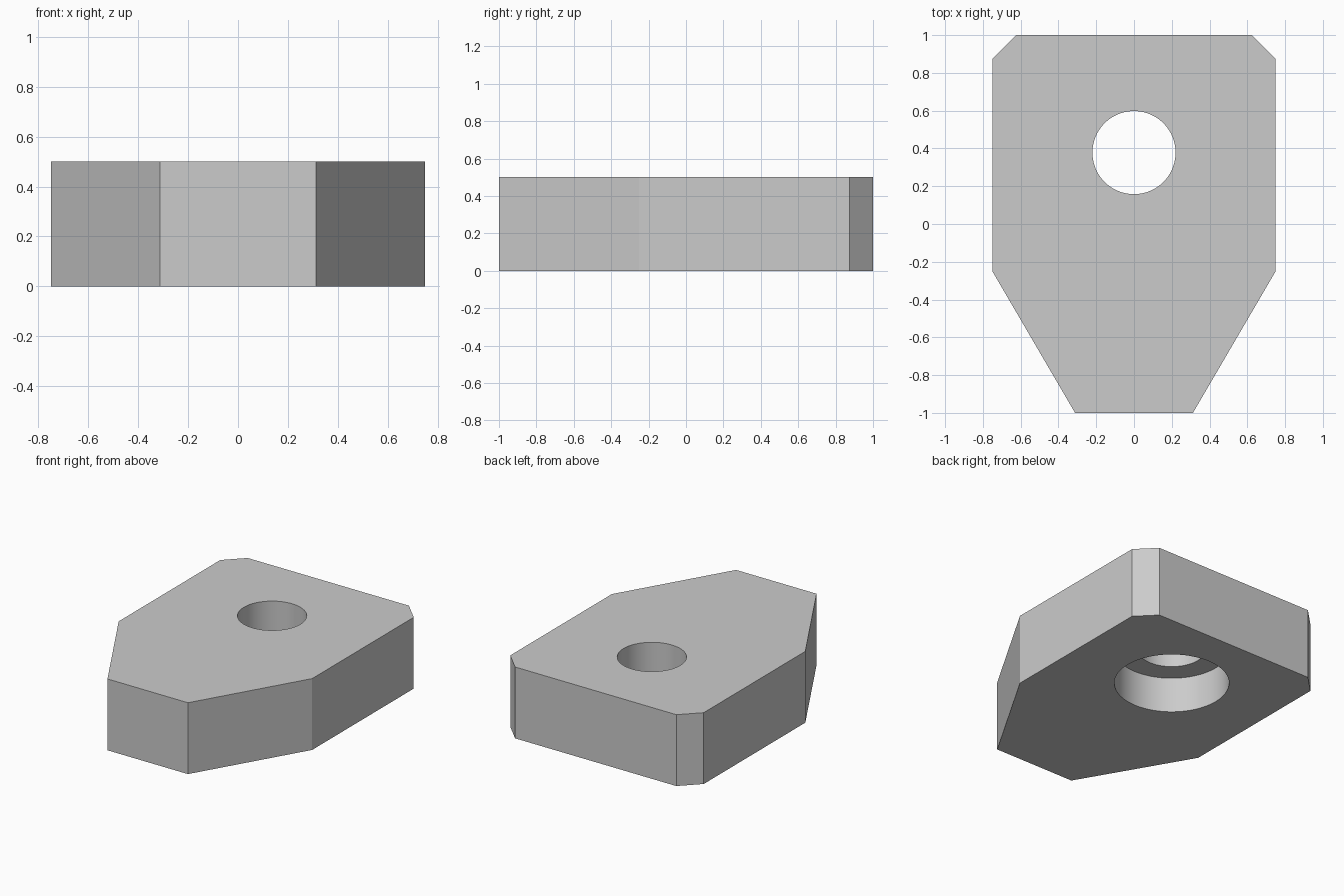
import bpy
import bmesh
import math

cube = bpy.data.objects.get("Cube")
if cube:
    bpy.data.objects.remove(cube, do_unlink=True)

HEIGHT = 0.5
HOLE_Y = 0.378

grey = bpy.data.materials.new("light grey")
grey.use_nodes = True
colour = (0.6, 0.6, 0.6, 1)
grey.diffuse_color = colour
grey.node_tree.nodes["Principled BSDF"].inputs["Base Color"].default_value = colour

# Tapered plate: half outline mirrored across x, then extruded upwards
half = [(0.312, -1), (0.75, -0.25), (0.75, 0.875), (0.625, 1)]
outline = half + [(-x, y) for x, y in reversed(half)]
bm = bmesh.new()
base = bm.faces.new([bm.verts.new((x, y, 0)) for x, y in outline])
walls = bmesh.ops.extrude_face_region(bm, geom=[base])
top = [v for v in walls["geom"] if isinstance(v, bmesh.types.BMVert)]
bmesh.ops.translate(bm, verts=top, vec=(0, 0, HEIGHT))
bmesh.ops.recalc_face_normals(bm, faces=bm.faces)
mesh = bpy.data.meshes.new("mounting_plate")
bm.to_mesh(mesh)
bm.free()
mesh.materials.append(grey)
plate = bpy.data.objects.new("mounting_plate", mesh)
bpy.context.collection.objects.link(plate)


def bore(name, radius, bottom, top):
    """Cut a round vertical hole through the plate."""
    bpy.ops.mesh.primitive_cylinder_add(
        vertices=96, radius=radius, depth=top - bottom,
        location=(0, HOLE_Y, (top + bottom) / 2))
    cutter = bpy.context.object
    cutter.name = name
    cutter.hide_render = True
    cutter.data.materials.append(grey)
    bpy.ops.object.select_all(action="DESELECT")
    plate.select_set(True)
    bpy.context.view_layer.objects.active = plate
    mod = plate.modifiers.new(name, "BOOLEAN")
    mod.operation = "DIFFERENCE"
    mod.solver = "EXACT"
    mod.object = cutter
    bpy.ops.object.modifier_apply(modifier=mod.name)
    bpy.data.objects.remove(cutter, do_unlink=True)


# Wide counterbore from below, then the narrow through hole
bore("counterbore_cutter", 0.37, -0.2, 0.25)
bore("hole_cutter", 0.22, -0.1, HEIGHT + 0.2)

# Round bore walls, crisp plate edges
bpy.ops.object.shade_smooth_by_angle(angle=math.radians(20))
